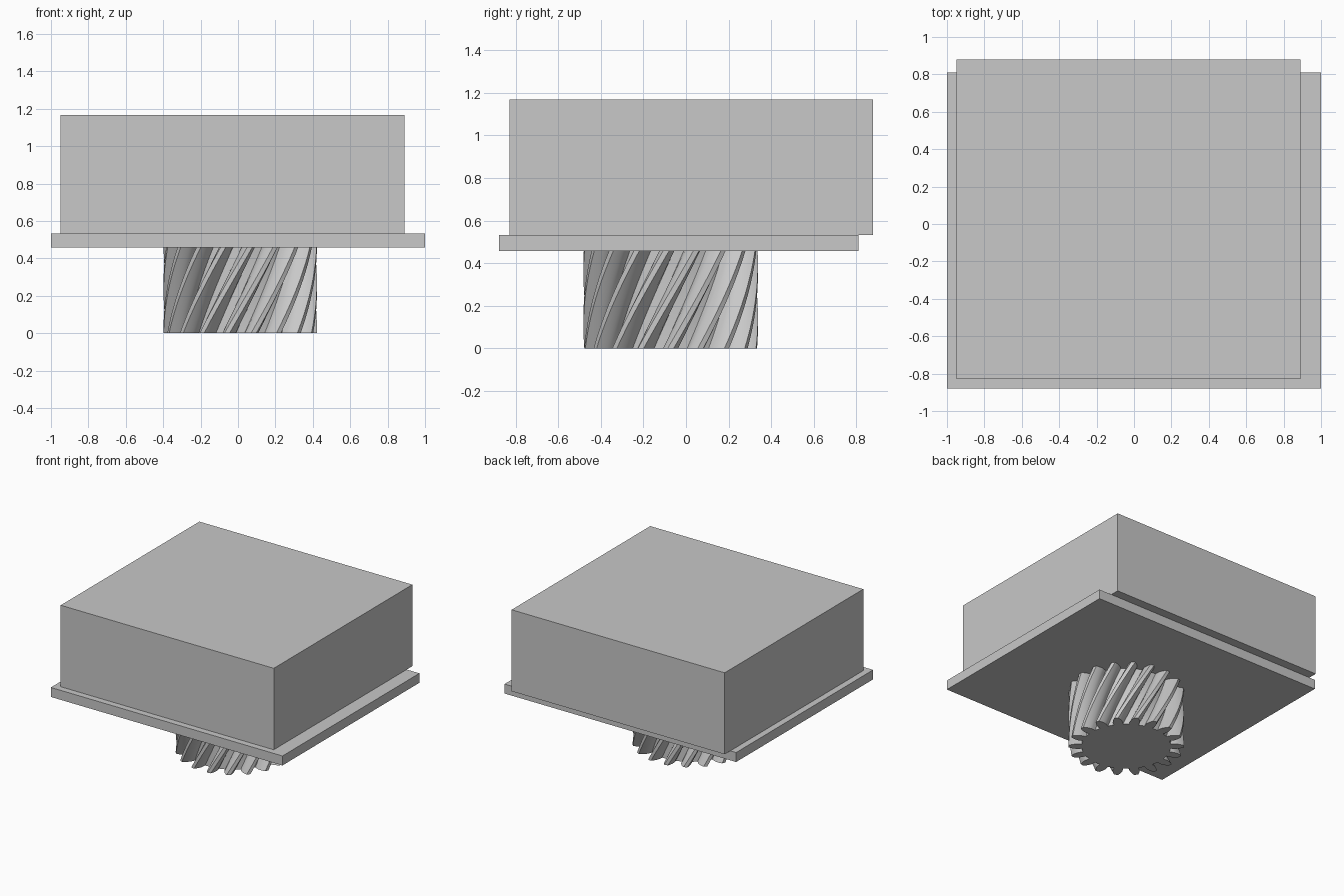
import bpy
import bmesh
from math import acos, cos, sin, tan, pi, radians

cube = bpy.data.objects.get("Cube")
if cube:
    bpy.data.objects.remove(cube, do_unlink=True)

grey = bpy.data.materials.new("light_grey")
grey.use_nodes = True
colour = (0.58, 0.58, 0.58, 1)
grey.diffuse_color = colour
grey.node_tree.nodes["Principled BSDF"].inputs["Base Color"].default_value = colour


def finish(bm, name):
    bmesh.ops.recalc_face_normals(bm, faces=bm.faces)
    mesh = bpy.data.meshes.new(name)
    bm.to_mesh(mesh)
    bm.free()
    mesh.materials.append(grey)
    obj = bpy.data.objects.new(name, mesh)
    bpy.context.collection.objects.link(obj)
    return obj


def block(name, low, high):
    """Box spanning two opposite corners."""
    bm = bmesh.new()
    bmesh.ops.create_cube(bm, size=1)
    for v in bm.verts:
        v.co = [h if c > 0 else l for c, l, h in zip(v.co, low, high)]
    return finish(bm, name)


def gear_outline(teeth, tip):
    """Involute tooth outline as (radius, angle) pairs."""
    module = 2 * tip / (teeth + 2)
    pitch = module * teeth / 2
    root = pitch - 1.25 * module
    pressure = radians(20)
    base = pitch * cos(pressure)

    def half_angle(r):
        a = acos(min(1, base / r))
        return pi / (2 * teeth) + (tan(pressure) - pressure) - (tan(a) - a)

    steps = 6
    radii = [base + (tip - base) * i / steps for i in range(steps + 1)]
    flank = [(root, half_angle(base))] + [(r, half_angle(r)) for r in radii]
    points = []
    for t in range(teeth):
        mid = 2 * pi * t / teeth
        points += [(r, mid - h) for r, h in flank]
        points += [(r, mid + h) for r, h in reversed(flank)]
    return points


def helical_gear(name, centre, height, outline, twist, layers=16):
    bm = bmesh.new()
    rings = []
    for k in range(layers + 1):
        f = k / layers
        rings.append([bm.verts.new((centre[0] + r * cos(a + twist * f),
                                    centre[1] + r * sin(a + twist * f),
                                    height * f)) for r, a in outline])
    n = len(outline)
    for lower, upper in zip(rings, rings[1:]):
        for i in range(n):
            j = (i + 1) % n
            bm.faces.new((lower[i], lower[j], upper[j], upper[i]))
    bm.faces.new(rings[0][::-1])
    bm.faces.new(rings[-1])
    return finish(bm, name)


# Housing and mounting plate
block("housing", (-0.95, -0.83, 0.532), (0.89, 0.88, 1.168))
block("mounting_plate", (-1, -0.88, 0.458), (1, 0.81, 0.532))

# Twisted pinion below the plate
gear = helical_gear("helical_pinion", (0.012, -0.072), 0.458,
                    gear_outline(18, 0.41), radians(37))
bpy.ops.object.select_all(action="DESELECT")
gear.select_set(True)
bpy.context.view_layer.objects.active = gear
bpy.ops.object.shade_smooth_by_angle(angle=radians(25))
